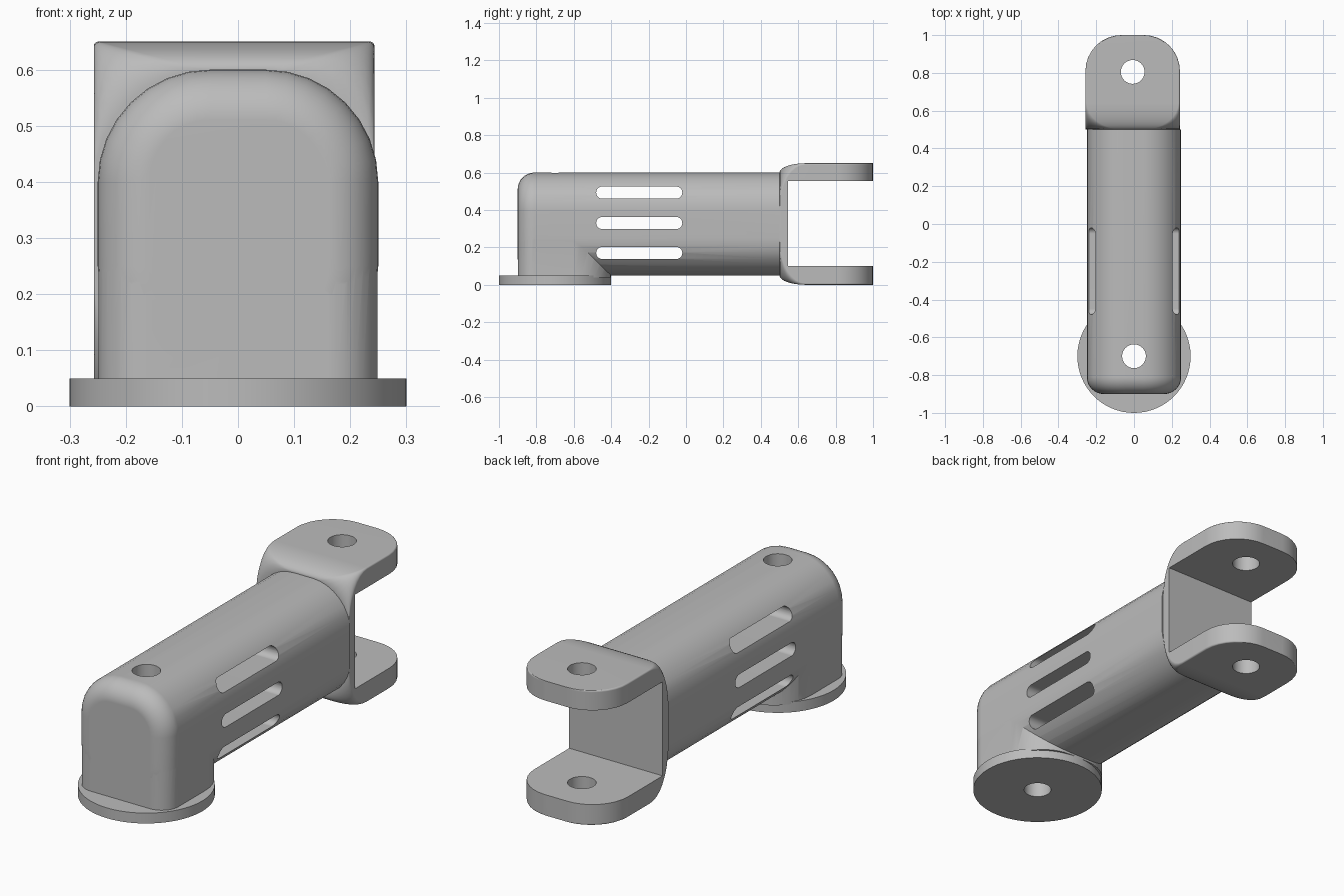
import bpy, bmesh
from math import sin, cos, pi, radians

cube = bpy.data.objects.get("Cube")
if cube:
    bpy.data.objects.remove(cube)

grey = bpy.data.materials.new("plain_grey")
grey.use_nodes = True
tone = (0.5, 0.5, 0.5, 1)
grey.diffuse_color = tone
grey.node_tree.nodes["Principled BSDF"].inputs["Base Color"].default_value = tone


def ring(place, centre, half, low, high, steps=8):
    """Rounded rectangle; low and high are the corner radii at small and large v."""
    pts = []
    for k, (su, sv) in enumerate(((1, 1), (-1, 1), (-1, -1), (1, -1))):
        r = high if sv > 0 else low
        for i in range(steps + 1):
            a = (k + i / steps) * pi / 2
            u = centre[0] + su * (half[0] - r) + r * cos(a)
            v = centre[1] + sv * (half[1] - r) + r * sin(a)
            pts.append(place(u, v))
    return pts


def loft(name, rings):
    """Skin a closed solid through rings of equal point count."""
    bm = bmesh.new()
    rows = [[bm.verts.new(p) for p in r] for r in rings]
    n = len(rows[0])
    for a, b in zip(rows, rows[1:]):
        for i in range(n):
            j = (i + 1) % n
            bm.faces.new((a[i], a[j], b[j], b[i]))
    bm.faces.new(rows[0])
    bm.faces.new(rows[-1])
    bmesh.ops.recalc_face_normals(bm, faces=bm.faces)
    mesh = bpy.data.meshes.new(name)
    bm.to_mesh(mesh)
    bm.free()
    ob = bpy.data.objects.new(name, mesh)
    bpy.context.collection.objects.link(ob)
    mesh.materials.append(grey)
    return ob


def cylinder(name, x, y, z0, z1, r, sides):
    def circle(z):
        return [(x + r * cos(2 * pi * i / sides), y + r * sin(2 * pi * i / sides), z)
                for i in range(sides)]
    return loft(name, [circle(z0), circle(z1)])


def select(ob):
    bpy.ops.object.select_all(action='DESELECT')
    ob.select_set(True)
    bpy.context.view_layer.objects.active = ob


def combine(ob, tool, operation='DIFFERENCE'):
    select(ob)
    mod = ob.modifiers.new("combine", 'BOOLEAN')
    mod.operation = operation
    mod.solver = 'EXACT'
    mod.object = tool
    bpy.ops.object.modifier_apply(modifier=mod.name)
    bpy.data.objects.remove(tool)


def finish(ob):
    select(ob)
    bpy.ops.object.shade_smooth_by_angle(angle=radians(32))
    ob.modifiers.new("weighted_normals", 'WEIGHTED_NORMAL').keep_sharp = True


def across(y):
    return lambda u, v: (u, y, v)


def level(z):
    return lambda u, v: (u, v, z)


MID, BASE_Y, HOLE = 0.325, -0.7, 0.063
quarter = [i / 8 * pi / 2 for i in range(9)]

# Arm body: rounded tube with a filleted front end
fillet, corner = 0.09, 0.2
sections = []
for a in quarter:
    inset = fillet * (1 - sin(a))
    r = corner - inset
    sections.append(ring(across(-0.9 + fillet * (1 - cos(a))), (0, MID),
                         (0.25 - inset, 0.275 - inset), r, r))
sections.append(ring(across(0.5), (0, MID), (0.25, 0.275), corner, corner))
body = loft("arm_body", sections)

# Upright column below the front end, rounder at the back
column = loft("column", [ring(level(z), (0, -0.65), (0.249, 0.249), fillet, corner)
                         for z in (0.04, 0.33)])
combine(body, column, 'UNION')

# Three side slots passing right through
for z in (0.17, 0.33, 0.493):
    slot = [ring(lambda u, v, x=x: (x, u, v), (-0.25, z), (0.23, 0.032), 0.031, 0.031)
            for x in (-0.4, 0.4)]
    combine(body, loft("slot_cutter", slot))

# Base flange, with a bolt hole through flange and column
flange = cylinder("base_flange", 0, BASE_Y, 0, 0.05, 0.3, 64)
for part in (body, flange):
    combine(part, cylinder("hole_cutter", 0, BASE_Y, -0.2, 0.9, HOLE, 32))

# Fork: flares from the tube section to a full rectangle, then rounds off in plan
FX = -0.007
sections = []
for a in quarter:
    r = 0.008 + (corner - 0.008) * (1 - sin(a))
    sections.append(ring(across(0.5 + 0.14 * (1 - cos(a))), (FX, MID),
                         (0.25, 0.275 + 0.05 * sin(a)), r, r))
for a in quarter:
    sections.append(ring(across(0.81 + 0.19 * sin(a)), (FX, MID),
                         (0.06 + 0.19 * cos(a), 0.325), 0.008, 0.008))
fork = loft("fork", sections)

# Gap between the fork arms and the pin hole through both
gap = [[(x, y, z) for y, z in ((0.545, 0.1), (1.2, 0.1), (1.2, 0.555), (0.545, 0.555))]
       for x in (-0.5, 0.5)]
combine(fork, loft("gap_cutter", gap))
combine(fork, cylinder("pin_cutter", FX, 0.805, -0.2, 0.9, HOLE, 32))

for part in (body, flange, fork):
    finish(part)
